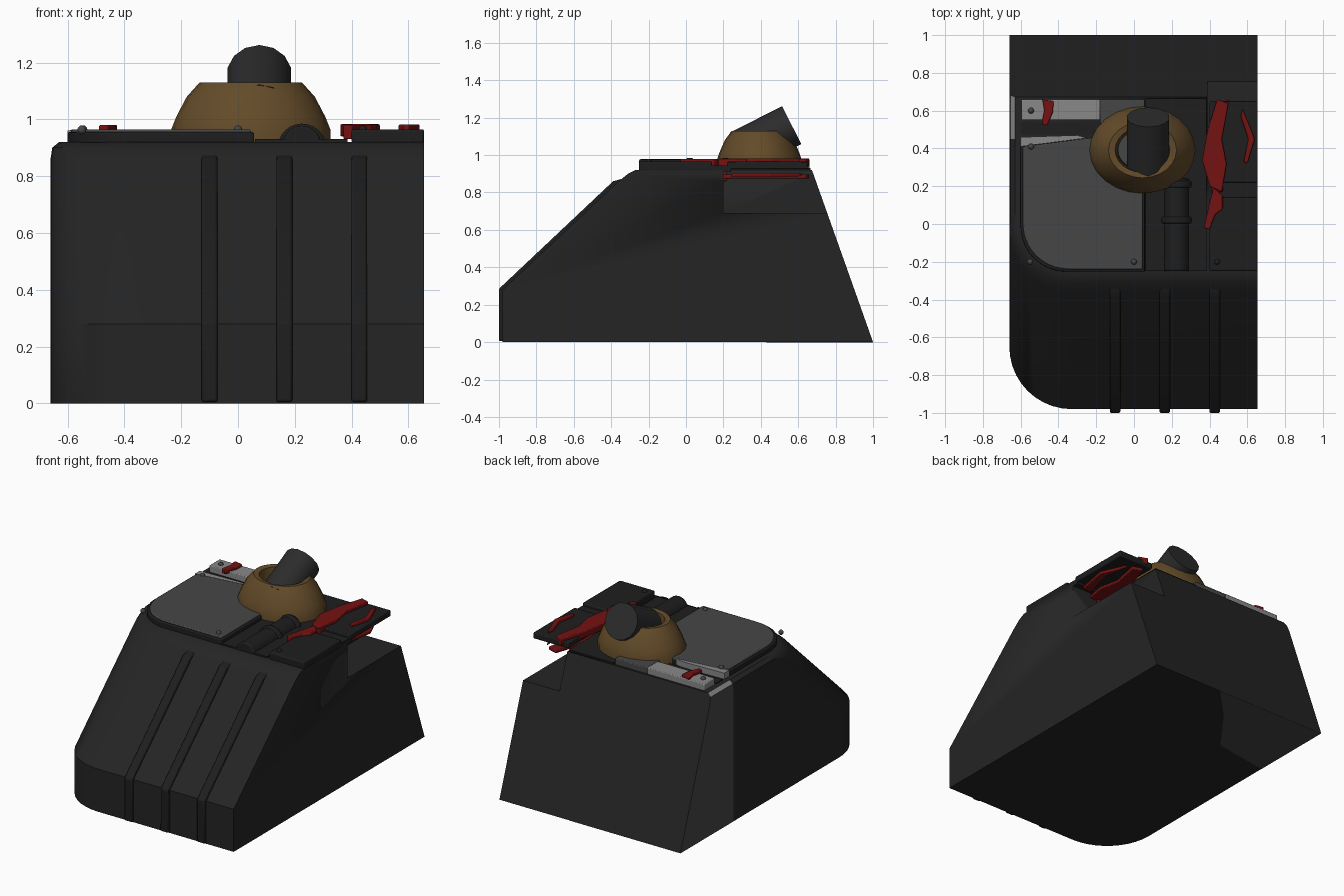
import bpy, bmesh, math
from mathutils import Vector, Matrix

default = bpy.data.objects.get("Cube")
if default:
    bpy.data.objects.remove(default, do_unlink=True)


def material(name, red, green, blue):
    mat = bpy.data.materials.new(name)
    mat.use_nodes = True
    colour = (red, green, blue, 1)
    mat.diffuse_color = colour
    shader = next(n for n in mat.node_tree.nodes if n.type == 'BSDF_PRINCIPLED')
    shader.inputs["Base Color"].default_value = colour
    shader.inputs["Roughness"].default_value = 0.8
    return mat


HULL = material("charcoal", .018, .018, .018)
DARK = material("dark_plate", .013, .013, .013)
GREY = material("mid_grey", .062, .062, .062)
LIGHT = material("light_grey", .25, .25, .25)
BROWN = material("brown", .125, .07, .022)
RED = material("red", .18, .006, .006)
BARREL = material("barrel_grey", .025, .025, .026)


def finish(name, bm, mats, smooth=True, bevel=0):
    """Turn a bmesh into a shaded object."""
    bmesh.ops.recalc_face_normals(bm, faces=bm.faces)
    mesh = bpy.data.meshes.new(name)
    bm.to_mesh(mesh)
    bm.free()
    obj = bpy.data.objects.new(name, mesh)
    bpy.context.collection.objects.link(obj)
    for mat in mats:
        mesh.materials.append(mat)
    if smooth:
        bpy.ops.object.select_all(action='DESELECT')
        obj.select_set(True)
        bpy.context.view_layer.objects.active = obj
        bpy.ops.object.shade_smooth_by_angle(angle=math.radians(35))
    if bevel:
        mod = obj.modifiers.new("soft_edge", 'BEVEL')
        mod.width, mod.segments = bevel, 2
    return obj


def loft(bm, rings, closed=False):
    """Skin a list of equal rings; cap the ends unless closed."""
    loops = [[bm.verts.new(p) for p in ring] for ring in rings]
    pairs = list(zip(loops, loops[1:]))
    if closed:
        pairs.append((loops[-1], loops[0]))
    for low, high in pairs:
        for i in range(len(low)):
            j = (i + 1) % len(low)
            bm.faces.new((low[i], low[j], high[j], high[i]))
    if not closed:
        bm.faces.new(loops[0])
        bm.faces.new(loops[-1])


def plate(name, outline, bottom, top, mat, bevel=0):
    bm = bmesh.new()
    loft(bm, [[(x, y, z) for x, y in outline] for z in (bottom, top)])
    return finish(name, bm, [mat], bevel=bevel)


def rectangle(left, right, front, back):
    return [(left, front), (right, front), (right, back), (left, back)]


def corner(left, front, radius, steps=10):
    """Rounded front corner, from the front edge round to the side."""
    turns = [math.pi / 2 * i / steps for i in range(steps + 1)]
    return [(left + radius * (1 - math.sin(a)), front + radius * (1 - math.cos(a)))
            for a in turns]


def tube(name, start, end, radius, mat, sides=24, bevel=0):
    start, end = Vector(start), Vector(end)
    axis = end - start
    turn = axis.to_track_quat('Z', 'Y').to_matrix().to_4x4()
    bm = bmesh.new()
    bmesh.ops.create_cone(bm, cap_ends=True, segments=sides, radius1=radius,
                          radius2=radius, depth=axis.length,
                          matrix=Matrix.Translation((start + end) / 2) @ turn)
    return finish(name, bm, [mat], bevel=bevel)


# Hull: stacked sections with one rounded corner and a sloping front and back
RIGHT, LEFT, TOP = .655, -.66, .92
STEP = .45
rings = []
for z, front, inset in ((0, -.98, 0), (.28, -.98, 0), (.86, -.36, 0),
                        (.9, -.31, .006), (TOP, -.27, .03)):
    back = 1 - .355 * z
    left = LEFT + inset
    section = [(RIGHT, front)] + corner(left, front, .33)
    section += [(left, STEP), (left, back), (RIGHT, back)]
    rings.append([(x, y, z) for x, y in section])
bm = bmesh.new()
loft(bm, rings)
for face in bm.faces:
    middle = face.calc_center_median()
    if middle.x < -.6 and middle.y > STEP:
        face.material_index = 2 if middle.z > .89 else 1
hull = finish("hull", bm, [HULL, GREY, LIGHT])

# Notch in the back corner of the hull
notch = plate("notch_cutter", rectangle(.39, .9, .2, 1.1), .69, 1.1, HULL)
notch.hide_render = True
notch.hide_set(True)
cut = hull.modifiers.new("notch", 'BOOLEAN')
cut.operation, cut.object, cut.solver = 'DIFFERENCE', notch, 'EXACT'

# Worn patch under the hull
plate("underside_patch", [(.15, 1), (-.06, .785), (-.28, .49), (LEFT, .43), (LEFT, 1)],
      -.001, .001, GREY)

# Ribs running down the sloping front
for number, x in enumerate((-.1, .163, .427)):
    path = [(-.97, .005), (-1, .005), (-1, .285), (-.39, .86), (-.335, .875), (-.3, .85)]
    bm = bmesh.new()
    loft(bm, [[(x + side, y, z) for y, z in path] for side in (-.028, .028)])
    finish(f"front_rib_{number}", bm, [DARK], bevel=.008)

# Large left deck panel with its trim, and the broken strip behind it
for name, grow, bottom, top, mat in (("panel_trim", .012, .915, .955, DARK),
                                     ("deck_panel", 0, .93, .965, GREY)):
    outline = [(.045 + grow, -.24 - grow)]
    outline += corner(-.588 - grow, -.24 - grow, .24)
    outline += [(-.588 - grow, .41), (-.2, .46), (.045 + grow, .46)]
    plate(name, outline, bottom, top, mat, .006)
plate("panel_broken_edge", [(-.6, .41), (-.25, .455), (-.3, .47), (-.6, .46)],
      .92, .96, LIGHT)
plate("back_strip", rectangle(-.595, -.18, .55, .66), .915, .962, LIGHT, .005)
plate("back_strip_inner", rectangle(-.18, .055, .53, .66), .915, .96, GREY, .005)
plate("strip_shadow_gap", [(-.6, .475), (.05, .47), (.05, .53), (-.6, .54)],
      .915, .925, DARK)

# Middle deck and right deck plates, the rear one overhanging the notch
plate("middle_deck", rectangle(.06, .385, -.25, .665), .91, .93, DARK)
plate("right_front_plate", rectangle(.4, RIGHT, -.25, .14), .915, .965, DARK, .008)
plate("right_joint", rectangle(.41, RIGHT, .13, .24), .91, .945, DARK)
plate("right_rear_plate", rectangle(.4, RIGHT, .22, .65), .925, .965, DARK, .006)

# Bolts on the plates
for number, (x, y) in enumerate(((0, -.2), (-.55, -.2), (-.545, .41), (-.545, .6), (.44, -.2))):
    bm = bmesh.new()
    bmesh.ops.create_uvsphere(bm, u_segments=10, v_segments=6, radius=.016,
                              matrix=Matrix.Translation((x, y, .963)))
    finish(f"bolt_{number}", bm, [DARK if x > .1 else GREY])

# Pipe lying on the middle deck, with collars
tube("deck_pipe", (.225, -.25, .91), (.225, .24, .91), .068, DARK, bevel=.008)
for number, y in enumerate((.02, .21)):
    tube(f"pipe_collar_{number}", (.225, y - .018, .9), (.225, y + .018, .9),
         .085, DARK, bevel=.008)

# Domed mount: a turned, slightly flattened shell with an open top
CENTRE = Vector((.045, .392, 0))


def turned(name, profile, mat, sides=24, closed=True):
    rings = []
    for radius, z in profile:
        angles = [math.tau * i / sides for i in range(sides)]
        rings.append([CENTRE + Vector((radius * math.cos(a), .82 * radius * math.sin(a), z))
                      for a in angles])
    bm = bmesh.new()
    loft(bm, rings, closed)
    finish(name, bm, [mat])


turned("dome_mount", [(.28, .9), (.28, .965), (.262, 1.01), (.225, 1.08), (.18, 1.13),
                      (.145, 1.125), (.13, .95), (.13, .9)], BROWN)
turned("dome_floor", [(.14, .94), (.13, 1.04)], GREY, closed=False)

# Tilted barrel rising out of the dome
tube("barrel", (.075, .29, 1.02), (.075, .565, 1.16), .114, BARREL, 14)

# Red straps on the plates, with a lower strand inside the notch
long_strap = [(.44, .66), (.5, .64), (.465, .45), (.49, .32), (.465, .17),
              (.4, .2), (.36, .34), (.39, .5)]
plate("long_strap", long_strap, .94, .983, RED, .005)
plate("lower_strap", [(x * 1.1, y) for x, y in long_strap], .875, .897, RED, .005)
plate("lower_side_strap", [(.575, .62), (.65, .45), (.61, .24), (.55, .24), (.6, .45)],
      .885, .905, RED, .005)
plate("strap_end", rectangle(.41, .47, .17, .22), .86, .97, RED, .005)
plate("short_strap", [(.42, .19), (.47, .15), (.47, .08), (.43, .05), (.4, -.03),
                      (.37, -.02), (.39, .07)], .93, .98, RED, .005)
plate("side_strap", [(.575, .61), (.64, .45), (.6, .32), (.58, .33), (.605, .45), (.565, .57)],
      .95, .982, RED, .005)
plate("left_strap", [(-.485, .66), (-.425, .65), (-.43, .59), (-.46, .52), (-.49, .53),
                     (-.475, .6)], .95, .98, RED, .005)
